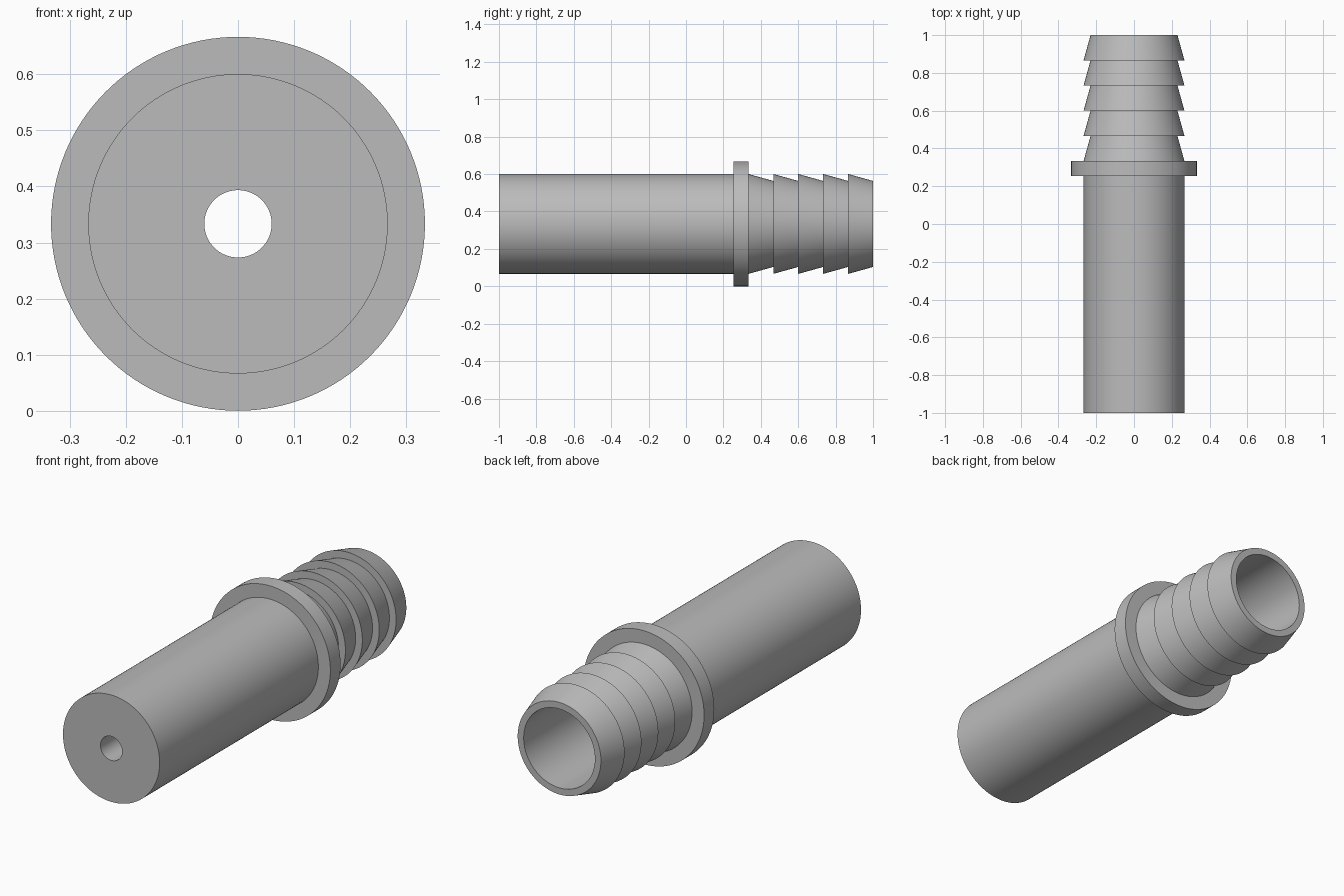
import bpy
import bmesh
import math
from mathutils import Vector, Matrix

if "Cube" in bpy.data.objects:
    bpy.data.objects.remove(bpy.data.objects["Cube"])

SEGMENTS = 128
AXIS_Z = 1 / 3          # height of the fitting's axis
STEM_R, FLANGE_R, BARB_R, BORE_R, HOLE_R = 0.267, 1 / 3, 0.23, 0.197, 0.06
FLANGE_START, BARB_START = 0.253, 1 / 3
BARBS = 5
BORE_END = -0.8         # where the wide bore meets the small hole

grey = bpy.data.materials.new("plain grey")
grey.diffuse_color = (0.5, 0.5, 0.5, 1)
grey.use_nodes = True
grey.node_tree.nodes["Principled BSDF"].inputs["Base Color"].default_value = grey.diffuse_color


def lathe(name, profile):
    """Spin a closed (radius, y) profile about the y axis."""
    bm = bmesh.new()
    verts = [bm.verts.new((r, y, 0)) for r, y in profile]
    edges = [bm.edges.new((a, b)) for a, b in zip(verts, verts[1:] + verts[:1])]
    bmesh.ops.spin(bm, geom=verts + edges, cent=(0, 0, 0), axis=(0, 1, 0),
                   angle=math.tau, steps=SEGMENTS, use_merge=True)
    bmesh.ops.remove_doubles(bm, verts=bm.verts, dist=1e-5)
    bmesh.ops.recalc_face_normals(bm, faces=bm.faces)
    mesh = bpy.data.meshes.new(name)
    bm.to_mesh(mesh)
    bm.free()
    mesh.materials.append(grey)
    obj = bpy.data.objects.new(name, mesh)
    obj.location.z = AXIS_Z
    bpy.context.collection.objects.link(obj)
    bpy.context.view_layer.objects.active = obj
    obj.select_set(True)
    bpy.ops.object.shade_smooth_by_angle(angle=math.radians(12))
    obj.select_set(False)
    return obj


# Stem and flange
profile = [(HOLE_R, -1), (STEM_R, -1), (STEM_R, FLANGE_START),
           (FLANGE_R, FLANGE_START), (FLANGE_R, BARB_START)]

# Hose barbs, each tapering towards the open end
pitch = (1 - BARB_START) / BARBS
for i in range(BARBS):
    y = BARB_START + i * pitch
    profile += [(STEM_R, y), (BARB_R, y + pitch)]

# Stepped bore
profile += [(BORE_R, 1), (BORE_R, BORE_END), (HOLE_R, BORE_END)]

lathe("barbed_hose_fitting", profile)
